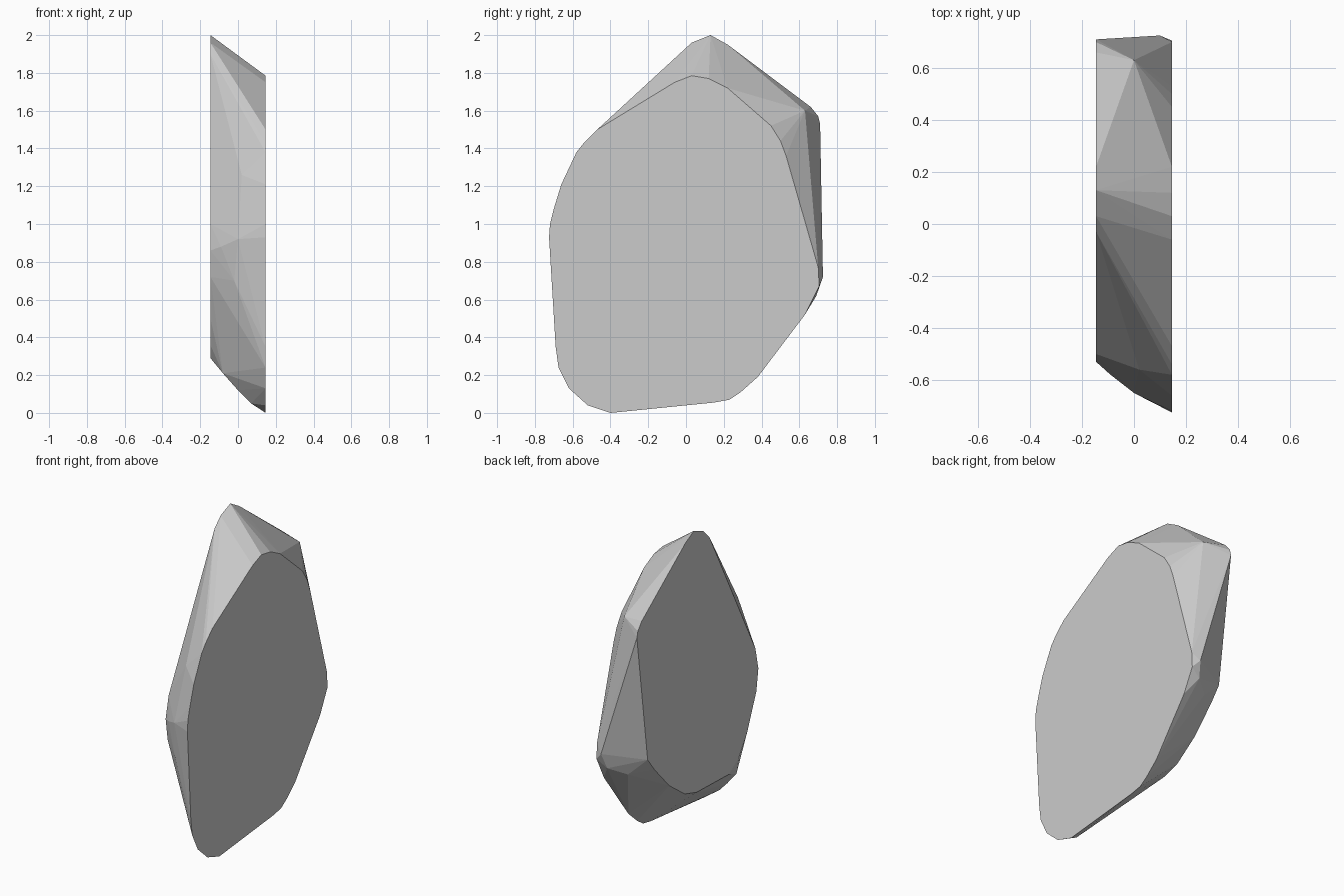
import bpy
import bmesh
import math
from mathutils import Vector

# Remove the default object
default_object = bpy.data.objects.get("Cube")
if default_object:
    bpy.data.objects.remove(default_object, do_unlink=True)

UNIT = 0.01           # outlines are given in hundredths
HALF_WIDTH = 14.6

# Flat left cut of the slab, as (y, z)
left_outline = [
    (-40, 0), (-52, 4), (-62, 13), (-67.5, 24), (-69, 35), (-72.5, 93),
    (-72, 100), (-70, 108), (-66, 121), (-58, 138), (-54, 143), (-47, 150),
    (-6, 175), (3, 178.5), (12, 177), (22, 172), (45, 152), (50, 144),
    (53, 136), (70, 77), (70.5, 67), (63, 52), (38, 19), (29, 11),
    (23, 7), (15, 5.5),
]

# Flat right cut of the slab, as (y, z)
right_outline = [
    (13, 200), (3, 196), (-3, 190), (-33, 132), (-50, 100), (-53, 86),
    (-51, 72), (-42, 50), (-33, 36), (-23, 29), (10, 30), (22, 33.5),
    (38, 45), (53, 61), (60, 70), (71, 153), (70, 157), (66, 162),
    (22, 195),
]

# Rounded corners along the rim, as (x, y, z)
rim_corners = [
    (10, 72.5, 72), (8, 69, 62), (-2, 62, 58), (0, 63, 160),
    (-8, -40, 21), (0, -42, 12), (7, -44, 5),
    (-9, -58, 88), (0, -65, 92), (-2, -62, 70), (2, -56, 126),
]


def flat_cut(outline, x):
    """Place a (y, z) outline on the plane at the given x."""
    return [Vector((x, y, z)) * UNIT for y, z in outline]


def make_material(name, color):
    material = bpy.data.materials.new(name)
    material.use_nodes = True
    material.diffuse_color = color
    shader = next(node for node in material.node_tree.nodes
                  if node.type == "BSDF_PRINCIPLED")
    shader.inputs["Base Color"].default_value = color
    return material


def make_convex_stone(name, points, material):
    """Wrap the points in a faceted convex shell."""
    bm = bmesh.new()
    for point in points:
        bm.verts.new(point)
    hull = bmesh.ops.convex_hull(bm, input=bm.verts[:])

    # Drop points that ended up inside the shell
    loose = [v for v in bm.verts if not v.link_faces]
    bmesh.ops.delete(bm, geom=loose, context="VERTS")

    # Merge the triangles of the two flat cuts
    bmesh.ops.dissolve_limit(bm, angle_limit=math.radians(0.5),
                             verts=bm.verts[:], edges=bm.edges[:])
    bmesh.ops.recalc_face_normals(bm, faces=bm.faces[:])

    mesh = bpy.data.meshes.new(name)
    bm.to_mesh(mesh)
    bm.free()
    mesh.materials.append(material)
    stone = bpy.data.objects.new(name, mesh)
    bpy.context.collection.objects.link(stone)
    return stone


# Stone slab with flat sides and a chipped rim
stone_grey = make_material("stone grey", (0.6, 0.6, 0.6, 1))
slab_points = flat_cut(left_outline, HALF_WIDTH)
slab_points += flat_cut(right_outline, -HALF_WIDTH)
slab_points += [Vector(corner) * UNIT for corner in rim_corners]
make_convex_stone("stone_slab", slab_points, stone_grey)
